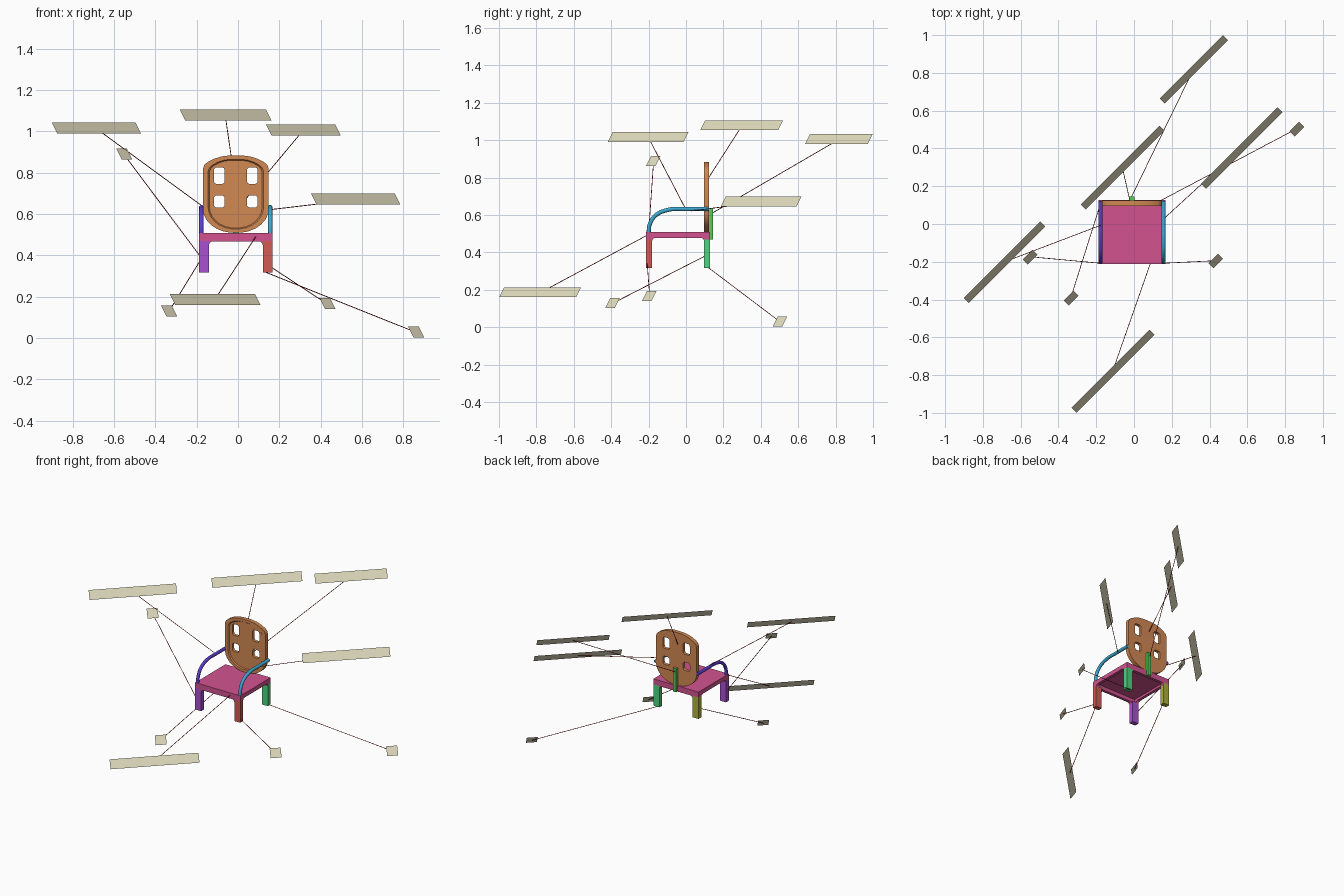
import bpy, bmesh, math
from mathutils import Vector

if "Cube" in bpy.data.objects:
    bpy.data.objects.remove(bpy.data.objects["Cube"])

CX = -0.0105                      # chair centre line
X0, X1, Y0, Y1 = -0.188, 0.167, -0.213, 0.128
HW, CY, HD = (X1 - X0) / 2, (Y0 + Y1) / 2, (Y1 - Y0) / 2
LW, LD = 0.047, 0.032             # leg width and depth
TOP = 0.508


def paint(ob, col):
    """Colours are given as seen on screen and stored as linear values."""
    m = bpy.data.materials.new(ob.name)
    m.diffuse_color = (*[c ** 2.2 for c in col], 1)
    m.use_nodes = True
    m.node_tree.nodes["Principled BSDF"].inputs["Base Color"].default_value = m.diffuse_color
    ob.data.materials.append(m)
    return ob


def finish(bm, name, col):
    bmesh.ops.recalc_face_normals(bm, faces=bm.faces)
    me = bpy.data.meshes.new(name)
    bm.to_mesh(me)
    bm.free()
    ob = bpy.data.objects.new(name, me)
    bpy.context.collection.objects.link(ob)
    return paint(ob, col)


def prism(bm, pts, d):
    """Solid from a polygon of 3D points pushed along d."""
    f = bm.faces.new([bm.verts.new(p) for p in pts])
    g = bmesh.ops.extrude_face_region(bm, geom=[f], use_keep_orig=True)
    bmesh.ops.translate(bm, vec=d, verts=[v for v in g['geom'] if isinstance(v, bmesh.types.BMVert)])


def box(bm, a, b):
    prism(bm, [(a[0], a[1], a[2]), (b[0], a[1], a[2]), (b[0], b[1], a[2]), (a[0], b[1], a[2])],
          (0, 0, b[2] - a[2]))


def to_mesh(ob):
    bpy.ops.object.select_all(action='DESELECT')
    ob.select_set(True)
    bpy.context.view_layer.objects.active = ob
    bpy.ops.object.convert(target='MESH')
    bpy.ops.object.shade_smooth_by_angle(angle=math.radians(35))


def flat_panel(name, loops, y0, y1, col):
    """Filled outline (first loop) with holes, standing in the xz plane."""
    cu = bpy.data.curves.new(name, 'CURVE')
    cu.dimensions, cu.fill_mode, cu.extrude = '2D', 'BOTH', (y1 - y0) / 2
    for lp in loops:
        s = cu.splines.new('POLY')
        s.points.add(len(lp) - 1)
        for p, (x, z) in zip(s.points, lp):
            p.co = (x, z, 0, 1)
        s.use_cyclic_u = True
    ob = bpy.data.objects.new(name, cu)
    ob.location = (CX, (y0 + y1) / 2, 0)
    ob.rotation_euler.x = math.pi / 2
    bpy.context.collection.objects.link(ob)
    paint(ob, col)
    to_mesh(ob)


# Seat: slab with arched aprons, hollow underneath
def arch(half, leg, r, zb):
    zc, c = zb - r, half - leg - r
    right = [(half, TOP), (half, 0.47), (half - leg, 0.47)]
    right += [(c + r * math.cos(a), zc + r * math.sin(a)) for a in [i * math.pi / 12 for i in range(7)]]
    return right + [(-u, z) for u, z in reversed(right)]


bm = bmesh.new()
box(bm, (X0, Y0, 0.494), (X1, Y1, TOP))
for y in (Y0, Y1 - 0.02):
    prism(bm, [(CX + u, y, z) for u, z in arch(HW, LW, 0.02, 0.468)], (0, 0.02, 0))
for x in (X0, X1 - 0.02):
    prism(bm, [(x, CY + u, z) for u, z in arch(HD, LD, 0.018, 0.478)], (0.02, 0, 0))
finish(bm, 'seat', (0.82, 0.33, 0.56))

# Legs
for name, x, y, col in (('front_left_leg', X0, Y0, (0.66, 0.32, 0.82)),
                        ('front_right_leg', X1 - LW, Y0, (0.82, 0.36, 0.33)),
                        ('back_left_leg', X0, Y1 - LD, (0.68, 0.68, 0.25)),
                        ('back_right_leg', X1 - LW, Y1 - LD, (0.32, 0.82, 0.50))):
    bm = bmesh.new()
    box(bm, (x, y, 0.317), (x + LW, y + LD, 0.47))
    finish(bm, name, col)

# Back: rounded panel with four windows and a raised, sloped rim
ORANGE = (0.82, 0.53, 0.33)
half = [(0.03, 0.884), (0.07, 0.879), (0.105, 0.868), (0.135, 0.853), (0.152, 0.839), (0.159, 0.82),
        (0.159, 0.62), (0.155, 0.598), (0.143, 0.573), (0.122, 0.549), (0.095, 0.530), (0.06, 0.516), (0.025, 0.510)]
outline = half + [(-x, z) for x, z in reversed(half)]


def inset(sx, sz):
    return [(x * sx, 0.697 + (z - 0.697) * sz) for x, z in outline]


def window(x0, x1, z0, z1, r=0.014):
    pts = []
    for k, (cx, cz) in enumerate(((x1 - r, z1 - r), (x0 + r, z1 - r), (x0 + r, z0 + r), (x1 - r, z0 + r))):
        for i in range(5):
            a = (k + i / 4) * math.pi / 2
            pts.append((cx + r * math.cos(a), cz + r * math.sin(a)))
    return pts


holes = [window(x, x + 0.052, z0, z1) for x in (-0.106, 0.054) for z0, z1 in ((0.746, 0.826), (0.632, 0.690))]
outer_lip, inner_lip = inset(0.84, 0.9), inset(0.80, 0.875)
flat_panel('back_panel', [outer_lip] + holes, 0.103, 0.124, ORANGE)
flat_panel('back_rim', [outline, outer_lip], 0.096, 0.124, ORANGE)
bm = bmesh.new()
a = [bm.verts.new((CX + x, 0.096, z)) for x, z in outer_lip]
b = [bm.verts.new((CX + x, 0.103, z)) for x, z in inner_lip]
for i in range(len(a)):
    bm.faces.new((a[i - 1], a[i], b[i], b[i - 1]))
slope = finish(bm, 'back_rim_slope', ORANGE)
if sum(p.normal.y for p in slope.data.polygons) > 0:
    slope.data.flip_normals()

# Connector post behind the back
bm = bmesh.new()
box(bm, (CX - 0.013, 0.1285, 0.469), (CX + 0.013, 0.145, 0.636))
box(bm, (CX - 0.013, 0.1245, 0.509), (CX + 0.013, 0.1285, 0.636))
finish(bm, 'back_connector', (0.33, 0.80, 0.33))

# Arms: bent tubes
path = [(-0.2, 0.50), (-0.194, 0.55), (-0.16, 0.6), (-0.09, 0.629), (0, 0.632), (0.122, 0.632)]
for name, x, col in (('left_arm', X0 + 0.011, (0.36, 0.25, 0.80)), ('right_arm', X1 - 0.011, (0.25, 0.66, 0.82))):
    cu = bpy.data.curves.new(name, 'CURVE')
    cu.dimensions, cu.bevel_depth, cu.bevel_resolution = '3D', 0.011, 8
    cu.use_fill_caps, cu.resolution_u = True, 8
    s = cu.splines.new('BEZIER')
    s.bezier_points.add(len(path) - 1)
    for p, (y, z) in zip(s.bezier_points, path):
        p.co = (x, y, z)
        p.handle_left_type = p.handle_right_type = 'AUTO'
    ob = bpy.data.objects.new(name, cu)
    bpy.context.collection.objects.link(ob)
    paint(ob, col)
    to_mesh(ob)

# Blank tag plates with thin leader lines to each part
RIGHT = Vector((1, 1, 0))
UP = Vector((-1, 1, 2)) * 0.0133
tags = [('back_connector', 0.335, (0.317, 0.818, 1.007), (-0.015, 0.14, 0.61)),
        ('back', 0.417, (-0.06, 0.298, 1.08), (-0.02, 0.115, 0.79)),
        ('left_arm', 0.405, (-0.686, -0.203, 1.017), (-0.172, -0.005, 0.638)),
        ('right_arm', 0.405, (0.57, 0.402, 0.672), (0.16, 0.03, 0.622)),
        ('seat', 0.412, (-0.111, -0.78, 0.187), (0.087, -0.208, 0.492)),
        ('front_left_leg', 0.051, (-0.55, -0.175, 0.89), (-0.175, -0.208, 0.385)),
        ('back_left_leg', 0.051, (-0.333, -0.393, 0.13), (-0.18, 0.1, 0.38)),
        ('front_right_leg', 0.051, (0.433, -0.196, 0.167), (0.15, -0.208, 0.35)),
        ('back_right_leg', 0.051, (0.862, 0.502, 0.03), (0.13, 0.118, 0.32))]
for part, w, c, t in tags:
    c, t = Vector(c), Vector(t)
    bm = bmesh.new()
    bm.faces.new([bm.verts.new(c + RIGHT * w / 2 * i + UP * j) for i, j in ((-1, -1), (1, -1), (1, 1), (-1, 1))])
    plate = finish(bm, part + '_tag', (0.88, 0.86, 0.74))
    if plate.data.polygons[0].normal.z < 0:
        plate.data.flip_normals()
    start = c - RIGHT.cross(UP).normalized() * 0.003
    d = t - start
    bm = bmesh.new()
    bmesh.ops.create_cone(bm, cap_ends=True, segments=6, radius1=0.002, radius2=0.002, depth=d.length)
    bmesh.ops.transform(bm, verts=bm.verts, matrix=d.to_track_quat('Z', 'Y').to_matrix().to_4x4())
    bmesh.ops.translate(bm, vec=(start + t) / 2, verts=bm.verts)
    finish(bm, part + '_leader', (0.62, 0.12, 0.12))
